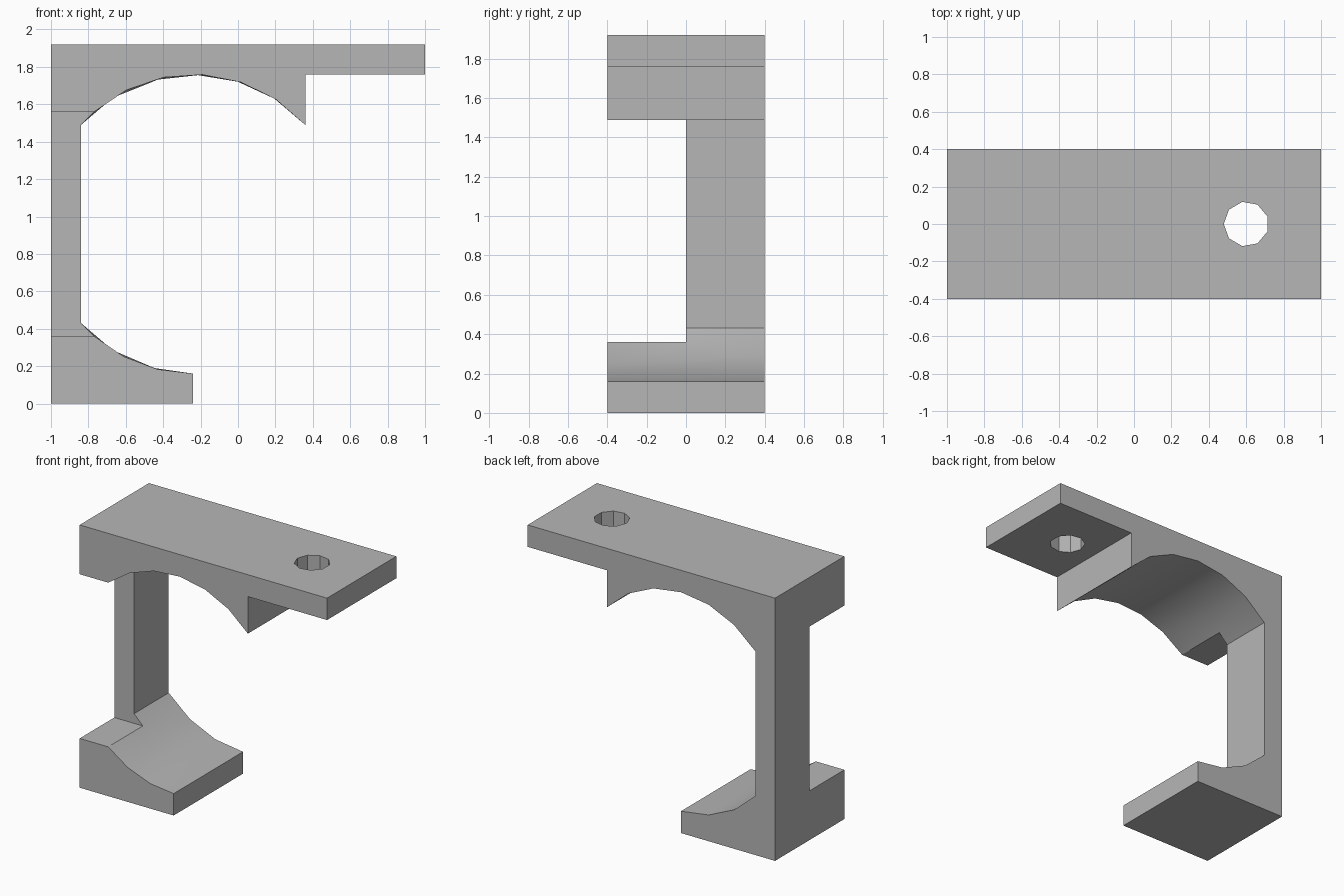
import bpy
import bmesh
from math import asin, acos, cos, sin, pi, radians

cube = bpy.data.objects.get("Cube")
if cube:
    bpy.data.objects.remove(cube, do_unlink=True)

# Main dimensions
LEFT, RIGHT, TOP = -1.0, 1.0, 1.92
FRONT, MID, BACK = -0.4, 0.0, 0.4
PLATE_Z, PRONG_X = 1.76, 0.36
CX, CZ, R = -0.24, 0.96, 0.8
LEDGE = 0.6                     # notch half height about the bore centre

grey = bpy.data.materials.new("plain grey")
grey.use_nodes = True
grey.diffuse_color = (0.47, 0.47, 0.47, 1)
grey.node_tree.nodes["Principled BSDF"].inputs["Base Color"].default_value = grey.diffuse_color

bm = bmesh.new()
cache = {}


def vert(x, y, z):
    key = (round(x, 4), round(y, 4), round(z, 4))
    if key not in cache:
        cache[key] = bm.verts.new(key)
    return cache[key]


def face(points):
    bm.faces.new([vert(*p) for p in points])


def arc(start, end, steps, y):
    angles = [start + (end - start) * i / steps for i in range(steps + 1)]
    return [(CX + R * cos(a), y, CZ + R * sin(a)) for a in angles]


def at(y, pairs):
    return [(x, y, z) for x, z in pairs]


def span(pairs):
    """Flat walls running from the front to the back along a profile."""
    for a, b in zip(pairs, pairs[1:]):
        face(at(FRONT, (a, b)) + at(BACK, (b, a)))


def bore(front, back, notch, post):
    """Curved bore wall, stepped where the slim post begins."""
    for i in range(len(front) - 2):
        face([front[i], front[i + 1], back[i + 1]])
        face([front[i], back[i + 1], back[i]])
    face([front[-2], front[-1], notch])
    face([front[-2], notch, back[-2]])
    face([back[-2], notch, post])
    face([back[-2], post, back[-1]])


# Bore arcs: the back reaches the post, the front stops at the notch
a_prong = acos((PRONG_X - CX) / R)
a_post = pi - a_prong
a_notch = pi - asin(LEDGE / R)
top_f = arc(a_prong, a_notch, 6, FRONT)
top_b = arc(a_prong, a_post, 6, BACK)
low_f = arc(1.5 * pi, 2 * pi - a_notch, 3, FRONT)
low_b = arc(1.5 * pi, 2 * pi - a_post, 3, BACK)
notch_hi, post_hi = [(p[0], MID, p[2]) for p in (top_f[-1], top_b[-1])]
notch_lo, post_lo = [(p[0], MID, p[2]) for p in (low_f[-1], low_b[-1])]
bore(top_f, top_b, notch_hi, post_hi)
bore(low_f, low_b, notch_lo, post_lo)

# Upper arm and foot outlines
arm = [(LEFT, TOP), (RIGHT, TOP), (RIGHT, PLATE_Z), (PRONG_X, PLATE_Z)]
foot = [(LEFT, 0), (CX, 0)]
hi, lo = CZ + LEDGE, CZ - LEDGE
span(arm + [(top_f[0][0], top_f[0][2])])
span(foot + [(low_f[0][0], low_f[0][2])])
face([(LEFT, FRONT, hi)] + at(FRONT, arm) + top_f)
face([(LEFT, FRONT, lo)] + at(FRONT, foot) + low_f)
face(at(BACK, arm) + top_b + low_b[::-1] + at(BACK, foot[::-1]))

# Notch ledges, post front, post inner wall and outer side
for z, n, f in ((hi, notch_hi, top_f[-1]), (lo, notch_lo, low_f[-1])):
    face([(LEFT, FRONT, z), f, n, (LEFT, MID, z)])
face([(LEFT, MID, lo), (LEFT, MID, hi), notch_hi, post_hi, post_lo, notch_lo])
face([post_lo, post_hi, top_b[-1], low_b[-1]])
face([(LEFT, y, z) for y, z in ((BACK, 0), (BACK, TOP), (FRONT, TOP), (FRONT, hi),
                                (MID, hi), (MID, lo), (FRONT, lo), (FRONT, 0))])

bmesh.ops.recalc_face_normals(bm, faces=bm.faces[:])
mesh = bpy.data.meshes.new("clamp_bracket")
bm.to_mesh(mesh)
bm.free()
mesh.materials.append(grey)
bracket = bpy.data.objects.new("clamp_bracket", mesh)
bpy.context.collection.objects.link(bracket)

# Nine-sided bolt hole through the plate
bpy.ops.mesh.primitive_cylinder_add(vertices=9, radius=0.12, depth=0.5,
                                    location=(0.6, 0, 1.84), rotation=(0, 0, radians(90)))
cutter = bpy.context.object
cutter.name = "bolt_hole_cutter"
cutter.hide_render = True
cutter.data.materials.append(grey)
cut = bracket.modifiers.new("bolt_hole", "BOOLEAN")
cut.operation, cut.solver, cut.object = "DIFFERENCE", "EXACT", cutter

bpy.ops.object.select_all(action="DESELECT")
bracket.select_set(True)
bpy.context.view_layer.objects.active = bracket
bpy.ops.object.modifier_apply(modifier=cut.name)
bpy.data.objects.remove(cutter, do_unlink=True)
bpy.ops.object.shade_smooth_by_angle(angle=radians(30))
